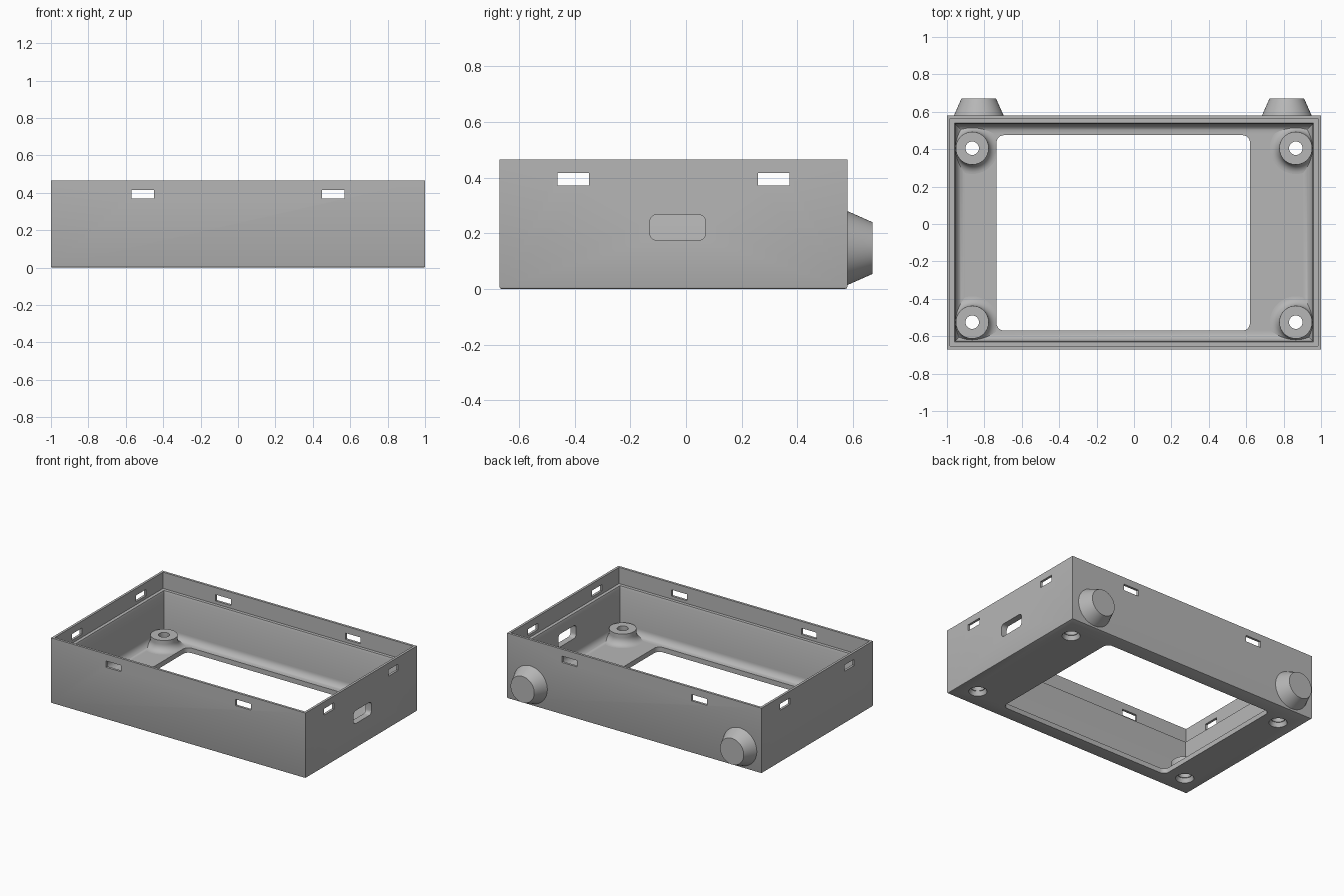
import bpy, bmesh, math
from mathutils import Matrix, Vector

cube = bpy.data.objects.get("Cube")
if cube:
    bpy.data.objects.remove(cube, do_unlink=True)

grey = bpy.data.materials.new("plain grey")
grey.use_nodes = True
grey.diffuse_color = (0.47, 0.47, 0.47, 1)
grey.node_tree.nodes["Principled BSDF"].inputs["Base Color"].default_value = grey.diffuse_color

X0, X1, Y0, Y1 = -1.0, 1.0, -0.67, 0.58
HEIGHT, FLOOR, WALL, FILLET, LEDGE = 0.465, 0.035, 0.045, 0.05, 0.35


def make(name, bm):
    bmesh.ops.recalc_face_normals(bm, faces=bm.faces)
    mesh = bpy.data.meshes.new(name)
    bm.to_mesh(mesh)
    bm.free()
    mesh.materials.append(grey)
    ob = bpy.data.objects.new(name, mesh)
    bpy.context.collection.objects.link(ob)
    return ob


def select(ob):
    bpy.ops.object.select_all(action='DESELECT')
    ob.select_set(True)
    bpy.context.view_layer.objects.active = ob


def smooth(ob):
    select(ob)
    bpy.ops.object.shade_smooth_by_angle(angle=math.radians(30))


def block(name, low, high, axis=2, radius=0):
    """Box between two corners, with edges along one axis rounded."""
    bm = bmesh.new()
    low, high = Vector(low), Vector(high)
    bmesh.ops.create_cube(bm, size=1)
    bmesh.ops.scale(bm, vec=high - low, verts=bm.verts)
    bmesh.ops.translate(bm, vec=(low + high) / 2, verts=bm.verts)
    if radius:
        edges = [e for e in bm.edges
                 if abs((e.verts[0].co - e.verts[1].co).normalized()[axis]) > 0.9]
        bmesh.ops.bevel(bm, geom=edges, offset=radius, segments=6,
                        profile=0.5, affect='EDGES')
    return make(name, bm)


def cone(name, r1, r2, depth, matrix, segments=48):
    bm = bmesh.new()
    bmesh.ops.create_cone(bm, cap_ends=True, segments=segments, radius1=r1,
                          radius2=r2, depth=depth, matrix=matrix)
    return make(name, bm)


def cut(ob, cutter):
    cutter.hide_render = True
    mod = ob.modifiers.new("cut", 'BOOLEAN')
    mod.operation, mod.solver, mod.object = 'DIFFERENCE', 'EXACT', cutter
    select(ob)
    bpy.ops.object.modifier_apply(modifier=mod.name)
    bpy.data.objects.remove(cutter, do_unlink=True)


# Case shell: rectangular rings as (inset, height), outside to inside floor
rings = [(0.008, 0), (0.0025, 0.0025), (0, 0.008), (0, HEIGHT), (0.017, HEIGHT),
         (0.017, LEDGE), (0.04, LEDGE), (WALL, LEDGE - 0.015)]
for i in range(9):
    a = math.radians(90 * i / 8)
    rings.append((WALL + FILLET * (1 - math.cos(a)), FLOOR + FILLET * (1 - math.sin(a))))
bm = bmesh.new()
loops = [[bm.verts.new((x, y, z)) for x, y in
          ((X0 + d, Y0 + d), (X1 - d, Y0 + d), (X1 - d, Y1 - d), (X0 + d, Y1 - d))]
         for d, z in rings]
for a, b in zip(loops, loops[1:]):
    for i in range(4):
        j = (i + 1) % 4
        bm.faces.new((a[i], a[j], b[j], b[i]))
bm.faces.new(loops[0])
bm.faces.new(loops[-1])
case = make("case_shell", bm)

# Floor window
cut(case, block("window_cutter", (-0.735, -0.57, -0.1), (0.62, 0.475, 0.2), 2, 0.04))

# Snap slots through opposite walls
for x in (-0.51, 0.51):
    cut(case, block("slot_cutter", (x - 0.06, -1, 0.371), (x + 0.06, 1, 0.416)))
for y in (-0.405, 0.315):
    cut(case, block("slot_cutter", (-1.2, y - 0.056, 0.371), (1.2, y + 0.056, 0.416)))

# Rounded port in one end wall
cut(case, block("port_cutter", (0.8, -0.13, 0.175), (1.2, 0.07, 0.267), 0, 0.025))

# Countersunk screw posts with flared bases
R, HOLE, SINK, TOP, FLARE = 0.088, 0.036, 0.058, 0.112, 0.05
profile = [(HOLE, 0.05), (HOLE, TOP), (R, TOP)]
for i in range(9):
    a = math.radians(90 * i / 8)
    profile.append((R + FLARE * (1 - math.cos(a)), FLOOR + FLARE * (1 - math.sin(a))))
profile += [(R + FLARE, FLOOR - 0.005), (0.043, FLOOR - 0.005)]
SEG = 48
for side, x in (("right", -0.865), ("left", 0.865)):
    for end, y in (("front", -0.525), ("back", 0.405)):
        sink = Matrix.Translation((x, y, 0.02))
        cut(case, cone("sink_cutter", SINK + 0.0044, 0.0404, 0.06, sink))
        bm = bmesh.new()
        grid = []
        for s in range(SEG):
            a = math.tau * s / SEG
            grid.append([bm.verts.new((
                min(max(x + r * math.cos(a), -0.97), 0.97 if x > 0 else -0.736),
                min(max(y + r * math.sin(a), -0.65), 0.56), z)) for r, z in profile])
        n = len(profile)
        for s in range(SEG):
            a, b = grid[s], grid[(s + 1) % SEG]
            for i in range(n):
                j = (i + 1) % n
                bm.faces.new((a[i], b[i], b[j], a[j]))
        smooth(make(f"screw_post_{end}_{side}", bm))
smooth(case)

# Tapered feet on the back wall
for side, x in (("right", -0.83), ("left", 0.817)):
    place = Matrix.Translation((x, 0.6225, 0.147)) @ Matrix.Rotation(math.radians(-90), 4, 'X')
    smooth(cone(f"back_foot_{side}", 0.135, 0.093, 0.095, place, 64))
